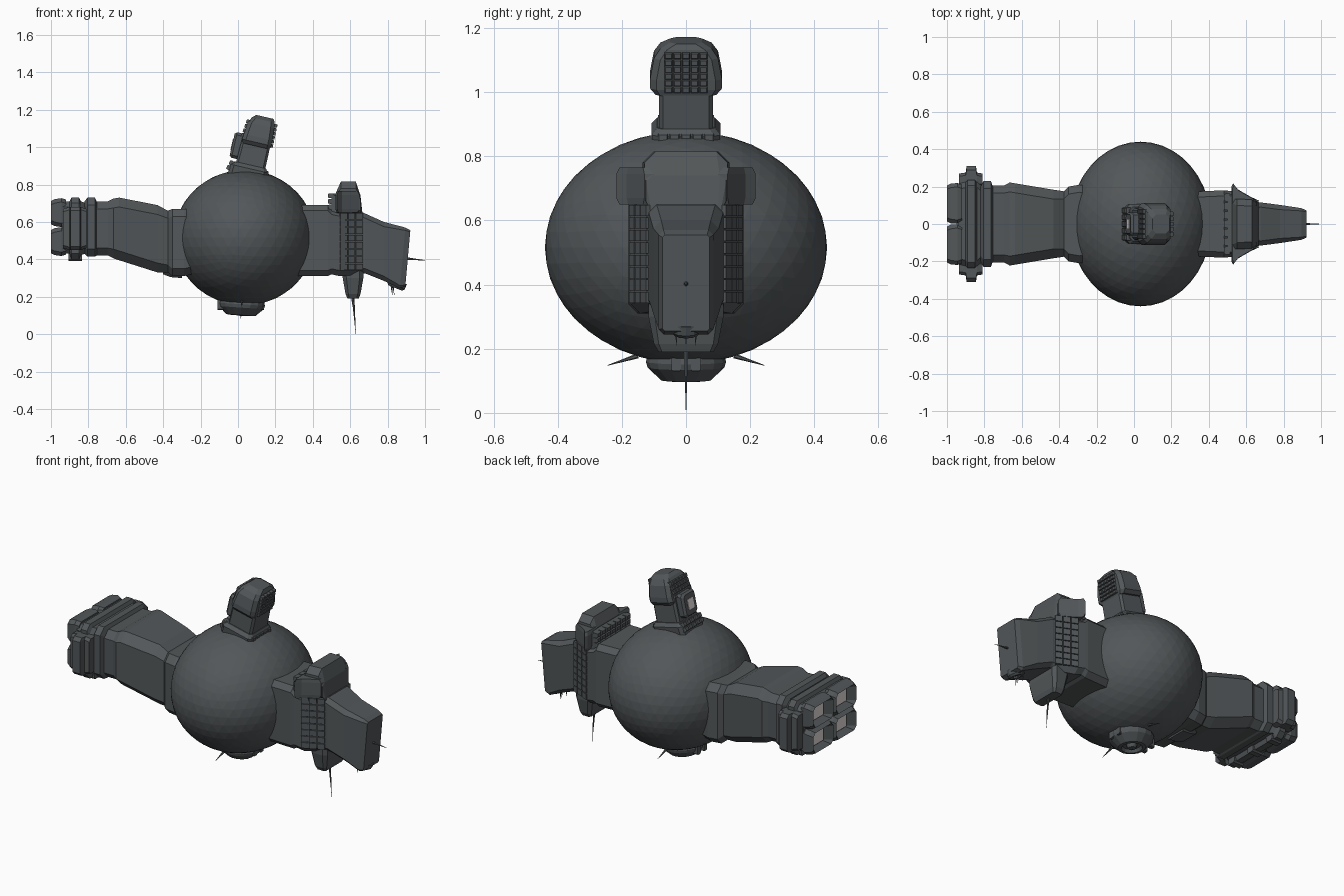
import bpy, bmesh, math
from mathutils import Vector, Matrix

if "Cube" in bpy.data.objects:
    bpy.data.objects.remove(bpy.data.objects["Cube"])

def material(name, col):
    m = bpy.data.materials.new(name)
    m.diffuse_color = col
    m.use_nodes = True
    m.node_tree.nodes["Principled BSDF"].inputs["Base Color"].default_value = m.diffuse_color
    return m

DARK = material("dark_hull", (0.085, 0.095, 0.1, 1))
PALE = material("pale_glow", (0.8, 0.74, 0.74, 1))
I4 = Matrix.Identity(4)

def finish(name, bm, mat=DARK, mw=I4):
    bmesh.ops.recalc_face_normals(bm, faces=bm.faces)
    me = bpy.data.meshes.new(name)
    bm.to_mesh(me)
    bm.free()
    me.materials.append(mat)
    ob = bpy.data.objects.new(name, me)
    ob.matrix_world = mw
    bpy.context.collection.objects.link(ob)
    return ob

def skin(bm, rings):
    """Bridge successive rings of points and cap both ends."""
    vs = [[bm.verts.new(p) for p in r] for r in rings]
    n = len(vs[0])
    for a, b in zip(vs, vs[1:]):
        for i in range(n):
            bm.faces.new((a[i], a[(i + 1) % n], b[(i + 1) % n], b[i]))
    bm.faces.new(vs[0])
    bm.faces.new(vs[-1])

def loft(name, sections, axis='X', mat=DARK, mw=I4, lean=0.0, yc=0.0):
    """Chamfered boxes: sections are (position, half width y, low, high, chamfer)."""
    bm = bmesh.new()
    rings = []
    for p, h, a, b, c in sections:
        ring = [(-h, a + c), (-h + c, a), (h - c, a), (h, a + c),
                (h, b - c), (h - c, b), (-h + c, b), (-h, b - c)]
        if axis == 'X':
            rings.append([(p + lean * (v - (a + b) / 2) * (p > 0.8), y + yc, v) for y, v in ring])
        else:
            rings.append([(v, y + yc, p) for y, v in ring])
    skin(bm, rings)
    return finish(name, bm, mat, mw)

def lathe(name, profile, mw, sides=12):
    bm = bmesh.new()
    skin(bm, [[(r * math.cos(2 * math.pi * i / sides), r * math.sin(2 * math.pi * i / sides), z)
               for i in range(sides)] for r, z in profile])
    return finish(name, bm, DARK, mw)

def spike(name, a, b, r):
    a, b = Vector(a), Vector(b)
    bm = bmesh.new()
    d = b - a
    bmesh.ops.create_cone(bm, cap_ends=True, segments=6, radius1=r, radius2=r * 0.1, depth=d.length)
    mw = Matrix.Translation((a + b) / 2) @ d.to_track_quat('Z', 'Y').to_matrix().to_4x4()
    return finish(name, bm, DARK, mw)

def blocks(name, origin, u, v, nu, nv, height, mw=I4, flip=1, gap=0.12):
    """Grid of raised tapered blocks over the patch spanned by u and v."""
    o, u, v = Vector(origin), Vector(u), Vector(v)
    n = u.cross(v).normalized() * flip
    bm = bmesh.new()
    for i in range(nu):
        for j in range(nv):
            rings = []
            for h, g in ((-0.01, gap / 2), (height * 0.6, gap / 2), (height, gap * 1.3)):
                rings.append([o + u * ((i + s) / nu) + v * ((j + t) / nv) + n * h
                              for s, t in ((g, g), (1 - g, g), (1 - g, 1 - g), (g, 1 - g))])
            skin(bm, rings)
    return finish(name, bm, DARK, mw)

def prism(name, poly, z0, z1, inset=0.85):
    """Plan-view polygon extruded upward, with shrunken ends."""
    bm = bmesh.new()
    cx = sum(p[0] for p in poly) / len(poly)
    cy = sum(p[1] for p in poly) / len(poly)
    rings = []
    for z, s in ((z0, inset), (z0 + 0.02, 1), (z1 - 0.02, 1), (z1, inset)):
        rings.append([(cx + (x - cx) * s, cy + (y - cy) * s, z) for x, y in poly])
    skin(bm, rings)
    return finish(name, bm)

# faceted ovoid core
bm = bmesh.new()
bmesh.ops.create_icosphere(bm, subdivisions=4, radius=1)
finish("core_sphere", bm, DARK, Matrix.Translation((0.035, 0, 0.516)) @ Matrix.Diagonal((0.378, 0.44, 0.362, 1)))

# rear hull and stepped engine collars
loft("rear_hull", [(-0.2, .2, .33, .66, .04), (-.29, .21, .31, .67, .04), (-.35, .2, .31, .67, .04),
                   (-.375, .175, .33, .66, .04), (-.43, .183, .33, .69, .05), (-.635, .217, .395, .73, .05),
                   (-.665, .222, .405, .725, .05), (-.695, .205, .42, .71, .04), (-.8, .205, .42, .71, .04)])
loft("hull_saddle", [(-.3, .08, .3, .4, .02), (-.36, .08, .305, .4, .02), (-.4, .07, .32, .4, .02)])
for s in (-1, 1):
    loft("collar_tab", [(-.81, .035, .46, .67, .015), (-.84, .04, .45, .68, .015), (-.845, .075, .45, .68, .02),
                        (-.895, .075, .45, .68, .02), (-.9, .04, .45, .68, .015), (-.935, .035, .46, .67, .015)],
         yc=s * 0.235)
loft("engine_ring_front", [(-.755, .2, .42, .71, .03), (-.765, .23, .415, .73, .04), (-.805, .23, .415, .73, .04),
                           (-.82, .2, .43, .71, .03)])
loft("engine_ring_middle", [(-.81, .2, .43, .7, .03), (-.84, .225, .425, .71, .03), (-.85, .235, .4, .73, .03),
                            (-.89, .235, .4, .73, .03), (-.9, .225, .43, .71, .03), (-.94, .215, .43, .71, .03)])
for y in (-0.16, 0, 0.16):
    loft("lower_clamp", [(-.835, .025, .39, .45, .008), (-.905, .025, .39, .45, .008)], yc=y)

# four square engine nozzles
for y in (-0.11, 0.11):
    for z in (0.495, 0.65):
        loft("engine_nozzle", [(x, hy, z - hz, z + hz, c) for x, hy, hz, c in
             ((-.92, .1, .07, .02), (-.945, .109, .077, .02), (-.98, .106, .072, .022),
              (-1, .096, .062, .02), (-.96, .055, .042, .005))], yc=y)
        loft("engine_glow", [(-.955, .048, z - .036, z + .036, .002), (-.967, .048, z - .036, z + .036, .002)],
             mat=PALE, yc=y)

# forward neck, tapering to the bow
loft("forward_neck", [(.25, .17, .31, .69, .03), (.48, .18, .31, .69, .03), (.5, .178, .32, .67, .03),
                      (.545, .172, .31, .66, .03), (.67, .115, .32, .65, .03)])
loft("bow", [(.6, .115, .33, .67, .02), (.68, .115, .325, .645, .025), (.78, .102, .285, .6, .025),
             (.88, .085, .245, .57, .015), (.908, .074, .255, .555, .008)], lean=0.09)
for s in (-1, 1):
    blocks("side_block_array", (.542, s * .17, .34), (.125, -s * .055, 0), (0, 0, .31), 3, 8, 0.014, flip=s)
    # swept ears beside the command head
    prism("head_ear", [(.52, s * .1), (.52, s * .2), (.53, s * .217), (.555, s * .185), (.65, s * .13), (.655, s * .1)],
          .65, .765)

# command head above the neck
loft("command_head", [(.525, .13, .62, .76, .02), (.55, .135, .62, .815, .035), (.63, .13, .63, .815, .035),
                      (.655, .125, .64, .74, .02), (.665, .11, .62, .65, .01)])
loft("head_rear_step", [(.5, .16, .64, .75, .01), (.54, .16, .64, .755, .01)])
blocks("head_rear_blocks", (.502, -.165, .665), (0, .33, 0), (0, 0, .09), 7, 3, 0.02, flip=-1)

# keel fin under the neck, with long mast
loft("keel_fin", [(.19, .085, .585, .645, .01), (.215, .1, .575, .655, .015), (.3, .117, .56, .67, .02),
                  (.36, .117, .55, .67, .02)], axis='Z')
spike("keel_mast_base", (.613, 0, .2), (.622, 0, .1), .009)
spike("keel_mast", (.618, 0, .16), (.63, 0, 0), .006)

# bow antennas and chin ring
spike("bow_antenna", (.89, 0, .405), (1, 0, .395), .008)
lathe("chin_ring", [(.05, .03), (.05, 0), (.04, -.012), (.025, -.012), (.02, .005)],
      Matrix.Translation((.845, 0, .258)) @ Matrix.Rotation(math.radians(22), 4, 'Y'))
for x, y in ((.83, 0), (.82, .03), (.82, -.03)):
    spike("chin_antenna", (x, y, .26), (x + .005, y, .21), .005)

# tilted tower on top of the core, built in its own frame
T = Matrix.Translation((.06, 0, .875)) @ Matrix.Rotation(math.radians(13), 4, 'Y')
loft("tower_base", [(-.06, .1, -.11, .1, .02), (.01, .107, -.105, .1, .02), (.03, .09, -.09, .085, .015)], 'Z', mw=T)
loft("tower_shaft", [(-.02, .085, -.08, .082, .012), (.18, .083, -.075, .08, .012)], 'Z', mw=T)
loft("tower_head", [(.135, .095, -.065, .08, .015), (.155, .112, -.075, .085, .02), (.185, .112, -.072, .085, .02),
                    (.25, .1, -.065, .08, .02), (.28, .08, -.05, .075, .02), (.298, .05, -.03, .065, .02)], 'Z', mw=T)
blocks("tower_front_blocks", (.082, -.068, .145), (0, .136, 0), (-.002, 0, .13), 5, 6, 0.013, T)
blocks("tower_rear_blocks", (-.071, -.08, .165), (0, .16, 0), (.012, 0, .1), 6, 4, 0.014, T, -1)
blocks("tower_foot_blocks", (.098, -.09, -.025), (0, .18, 0), (-.008, 0, .045), 5, 1, 0.012, T)
blocks("tower_foot_rear_blocks", (-.107, -.09, -.025), (0, .18, 0), (.015, 0, .055), 5, 2, 0.018, T, -1)
loft("tower_bay", [(-.12, .05, .055, .175, .015), (-.108, .062, .045, .185, .015), (-.06, .062, .045, .185, .015)], mw=T)
loft("tower_bay_light", [(-.123, .026, .085, .145, .003), (-.115, .026, .085, .145, .003)], mat=PALE, mw=T)

# ringed hatch and splayed spikes under the core
lathe("belly_hatch", [(.12, .08), (.125, .06), (.12, .042), (.078, .002), (.06, 0), (.05, .018), (.03, .018), (.022, -.002)],
      Matrix.Translation((.015, 0, .1)) @ Matrix.Rotation(math.radians(4), 4, 'Y'), 16)
spike("belly_probe", (.015, 0, .12), (.015, 0, .085), .008)
for s in (-1, 1):
    spike("belly_spike", (.02, s * .15, .178), (.02, s * .245, .148), .008)
    # struts joining the hatch rim to the core
    loft("belly_bracket", [(-.11, .015, .13, .19, .005), (.14, .015, .13, .19, .005)], yc=s * .03)
